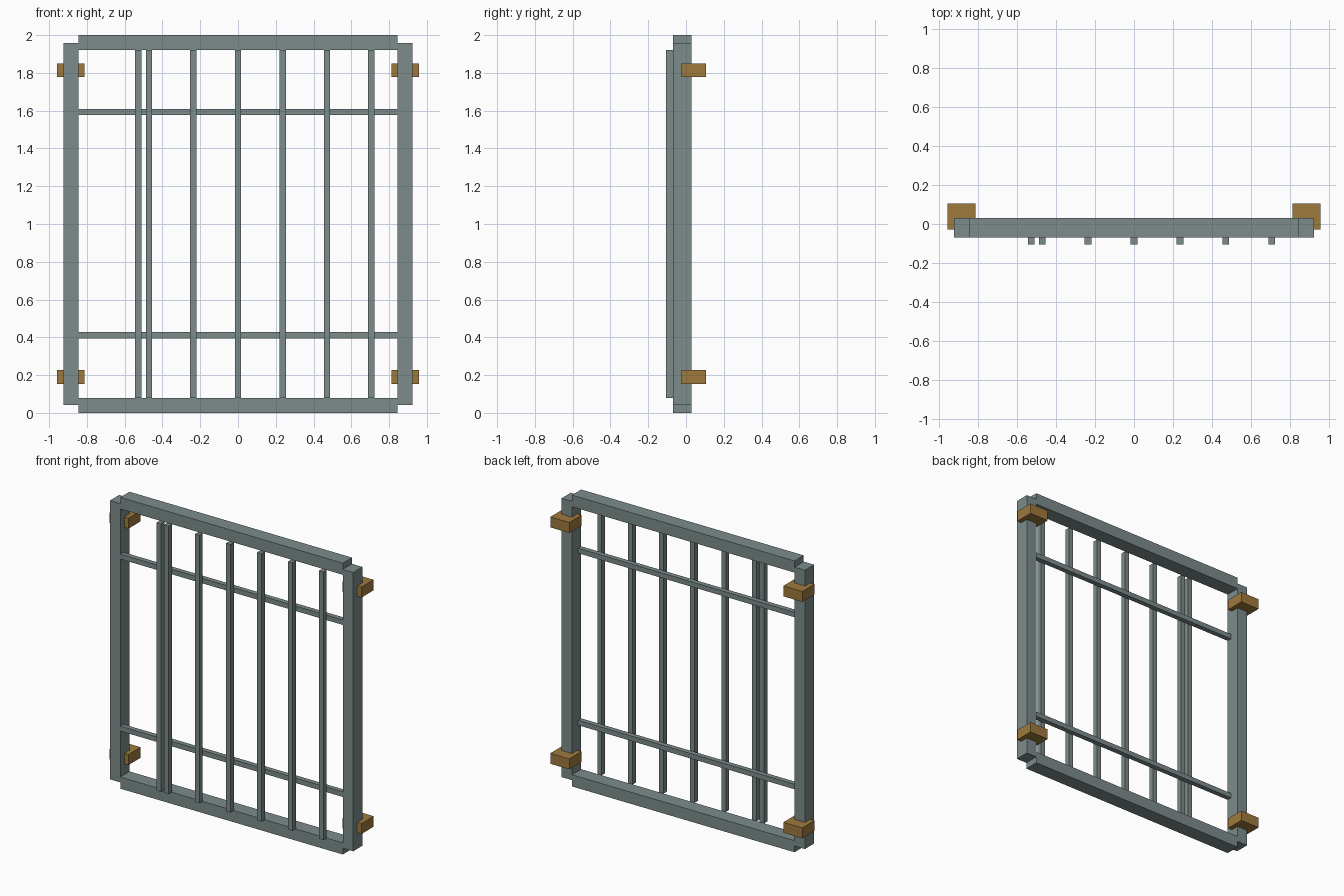
import bpy

if "Cube" in bpy.data.objects:
    bpy.data.objects.remove(bpy.data.objects["Cube"])


def material(name, rgb):
    m = bpy.data.materials.new(name)
    m.diffuse_color = (*rgb, 1.0)
    m.use_nodes = True
    m.node_tree.nodes["Principled BSDF"].inputs["Base Color"].default_value = m.diffuse_color
    return m


STEEL = material("grey green steel", (0.205, 0.262, 0.258))
BRASS = material("brown bracket", (0.345, 0.195, 0.048))


def box(name, x, y, z, mat):
    """Box from (min, max) ranges on each axis."""
    bpy.ops.mesh.primitive_cube_add(
        size=1, location=[(r[0] + r[1]) / 2 for r in (x, y, z)])
    ob = bpy.context.object
    ob.name = name
    ob.scale = [r[1] - r[0] for r in (x, y, z)]
    bpy.ops.object.transform_apply(location=False, rotation=False, scale=True)
    ob.data.materials.append(mat)
    return ob


FRAME_Y = (-0.07, 0.03)
HALF = 0.845

# Top and bottom frame rails
box("bottom_rail", (-HALF, HALF), FRAME_Y, (0, 0.08), STEEL)
box("top_rail", (-HALF, HALF), FRAME_Y, (1.92, 2.0), STEEL)

# Side posts and wall mounting blocks
for side, s in (("left", -1), ("right", 1)):
    box(side + "_post", sorted((s * HALF, s * 0.924)), FRAME_Y, (0.043, 1.957), STEEL)
    for level, z in (("lower", 0.19), ("upper", 1.813)):
        box(f"{side}_{level}_mount", sorted((s * 0.813, s * 0.957)),
            (-0.027, 0.105), (z - 0.036, z + 0.036), BRASS)

# Thin horizontal bars between the posts
for level, z in (("lower", 0.412), ("upper", 1.593)):
    box(level + "_cross_bar", (-HALF, HALF), (-0.07, -0.036),
        (z - 0.017, z + 0.017), STEEL)

# Vertical bars in front, with the leftmost one pushed out of place
for i, x in enumerate((-0.528, -0.471, -0.236, 0, 0.236, 0.471, 0.706)):
    box(f"vertical_bar_{i + 1}", (x - 0.017, x + 0.017), (-0.105, -0.07),
        (0.08, 1.92), STEEL)
